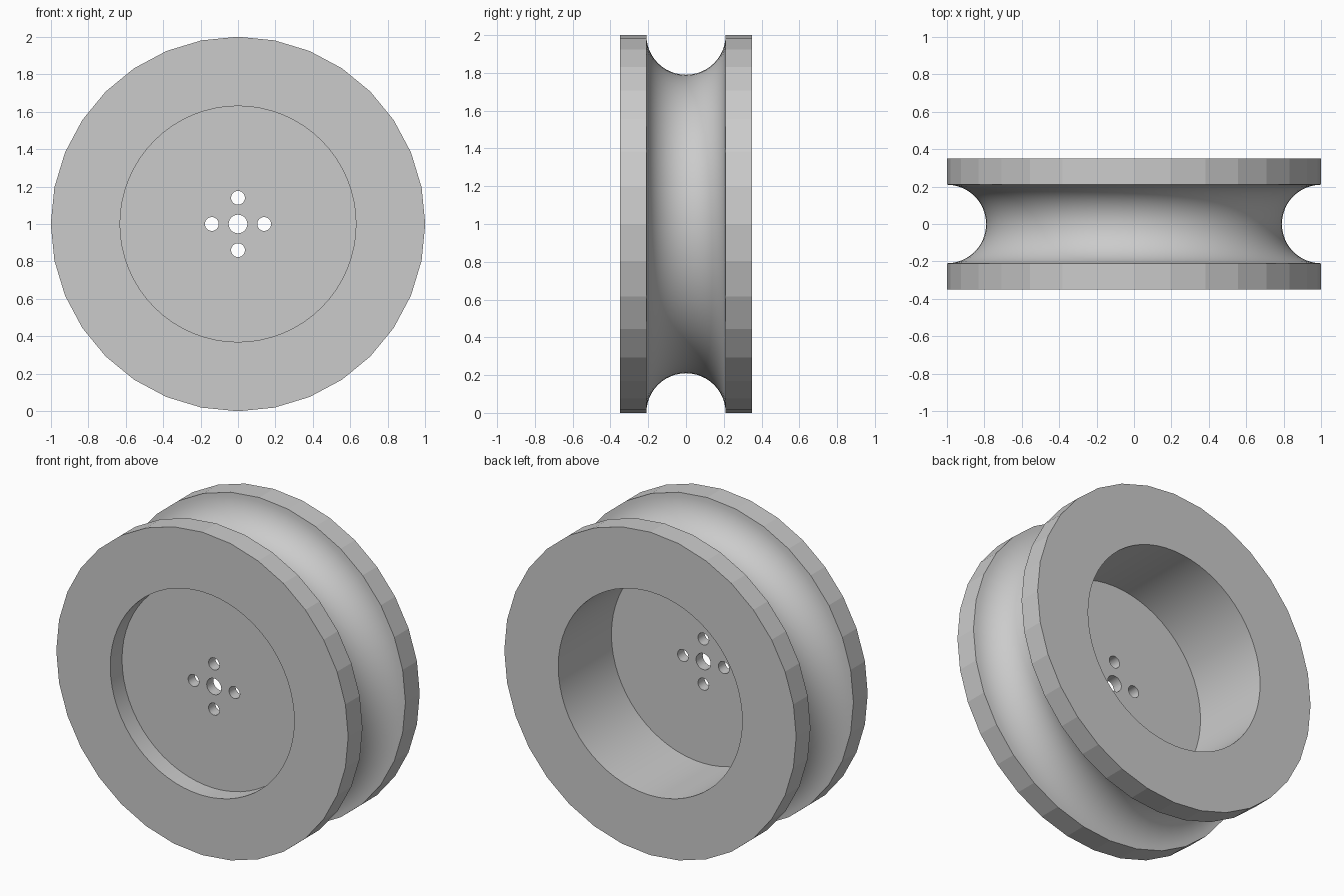
import bpy, bmesh, math

if "Cube" in bpy.data.objects:
    bpy.data.objects.remove(bpy.data.objects["Cube"])

SEGS = 64                       # lathe steps; outer rim uses every second one
R_RIM, HALF_W = 1.0, 0.35
R_GROOVE, R_BORE = 0.21, 0.63
WEB_FRONT, WEB_BACK = -0.235, -0.17

grey = bpy.data.materials.new("light_grey")
grey.diffuse_color = (0.6, 0.6, 0.6, 1)
grey.use_nodes = True
grey.node_tree.nodes["Principled BSDF"].inputs["Base Color"].default_value = grey.diffuse_color


def lathe(name, profile):
    """Spin (radius, y) points about the y axis through z = 1."""
    bm = bmesh.new()
    rings = []
    for i in range(SEGS):
        a = 2 * math.pi * i / SEGS
        ring = []
        for r, y in profile:
            # odd steps on the rim lie on the flats of a 32-sided outline
            if r > R_RIM - 1e-6 and i % 2:
                r *= math.cos(2 * math.pi / SEGS)
            ring.append(bm.verts.new((r * math.cos(a), y, 1 + r * math.sin(a))))
        rings.append(ring)
    for i in range(SEGS):
        p, q = rings[i], rings[(i + 1) % SEGS]
        for j in range(len(profile) - 1):
            bm.faces.new((p[j], p[j + 1], q[j + 1], q[j]))
    bmesh.ops.remove_doubles(bm, verts=bm.verts, dist=1e-5)
    bmesh.ops.dissolve_degenerate(bm, edges=bm.edges, dist=1e-5)
    bmesh.ops.recalc_face_normals(bm, faces=bm.faces)
    me = bpy.data.meshes.new(name)
    bm.to_mesh(me)
    bm.free()
    ob = bpy.data.objects.new(name, me)
    bpy.context.collection.objects.link(ob)
    me.materials.append(grey)
    return ob


# Wheel: front recess, flanges, round groove, deep back recess, thin web
groove = []
for k in range(25):
    t = math.pi * (k / 24 - 0.5)
    groove.append((R_RIM - R_GROOVE * math.cos(t), R_GROOVE * math.sin(t)))
profile = ([(0, WEB_FRONT), (R_BORE, WEB_FRONT), (R_BORE, -HALF_W), (R_RIM, -HALF_W)]
           + groove
           + [(R_RIM, HALF_W), (R_BORE, HALF_W), (R_BORE, WEB_BACK), (0, WEB_BACK)])
wheel = lathe("pulley_wheel", profile)

# Centre hole and four bolt holes through the web
holes = [(0, 0, 0.05)] + [(0.14 * x, 0.14 * z, 0.037)
                          for x, z in ((1, 0), (-1, 0), (0, 1), (0, -1))]
for x, z, r in holes:
    bpy.ops.mesh.primitive_cylinder_add(vertices=32, radius=r, depth=0.3,
                                        location=(x, -0.2, 1 + z),
                                        rotation=(math.pi / 2, 0, 0))
    cutter = bpy.context.object
    cutter.name = "hole_cutter"
    cutter.hide_render = True
    bpy.ops.object.select_all(action='DESELECT')
    wheel.select_set(True)
    bpy.context.view_layer.objects.active = wheel
    mod = wheel.modifiers.new("hole", 'BOOLEAN')
    mod.operation = 'DIFFERENCE'
    mod.solver = 'EXACT'
    mod.object = cutter
    bpy.ops.object.modifier_apply(modifier=mod.name)
    bpy.data.objects.remove(cutter)

# Smooth groove and bores, flat-sided outer rim
bpy.ops.object.shade_smooth_by_angle(angle=math.radians(30))
for f in wheel.data.polygons:
    c = f.center
    if math.hypot(c.x, c.z - 1) > 0.99 and abs(c.y) > R_GROOVE + 0.01:
        f.use_smooth = False
